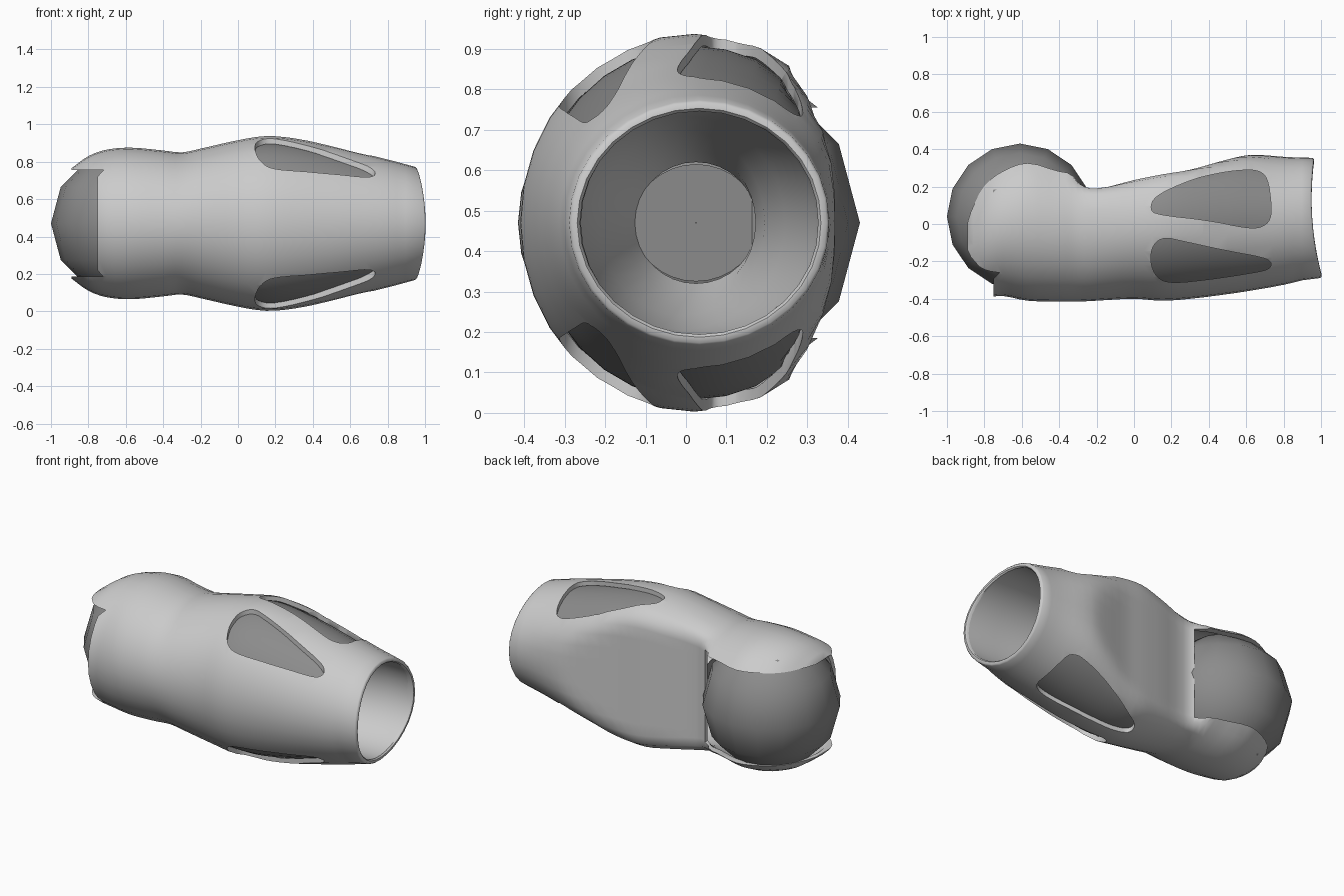
import bpy, bmesh
from math import sin, cos, pi

if "Cube" in bpy.data.objects:
    bpy.data.objects.remove(bpy.data.objects["Cube"])

ZC, N = 0.47, 32

dark = bpy.data.materials.new("dark_grey")
dark.diffuse_color = (0.26, 0.26, 0.26, 1)
dark.use_nodes = True
dark.node_tree.nodes["Principled BSDF"].inputs["Base Color"].default_value = dark.diffuse_color

# shell stations: x, centre y, half width, half height, flattened back y
ST = [(-.89, -.065, .30, .295, .5), (-.80, -.02, .37, .36, .5), (-.70, .01, .395, .395, .5),
      (-.57, .02, .43, .405, .5), (-.40, 0, .415, .39, .40), (-.30, 0, .415, .38, .225),
      (-.20, 0, .41, .40, .19), (0, .01, .41, .445, .235), (.15, .02, .43, .467, .265),
      (.30, .02, .42, .455, .29), (.50, .02, .395, .415, .345), (.62, .02, .377, .386, .37),
      (.80, .02, .345, .342, .375), (.945, .033, .322, .303, .38)]


def smooth_stations(st, k=3):
    """Catmull-Rom refinement of the station list."""
    out = []
    for i in range(len(st) - 1):
        a, b, c, d = (st[max(0, min(len(st) - 1, i + j))] for j in (-1, 0, 1, 2))
        w = c[0] - b[0]
        for s in range(k):
            t = s / k
            h = (2*t**3 - 3*t**2 + 1, t**3 - 2*t**2 + t, -2*t**3 + 3*t**2, t**3 - t**2)
            row = [b[0] + w * t]
            for m in range(1, 5):
                m0 = (c[m] - a[m]) / (c[0] - a[0]) * w
                m1 = (d[m] - b[m]) / (d[0] - b[0]) * w
                row.append(h[0]*b[m] + h[1]*m0 + h[2]*c[m] + h[3]*m1)
            out.append(tuple(row))
    return out + [st[-1]]


def soft_min(a, b, k=.04):
    h = max(k - abs(a - b), 0) / k
    return min(a, b) - h * h * k / 4


def inset(s, d, dx=0):
    return (s[0] + dx, s[1], s[2] - d, s[3] - d, s[4] - d)


def finish(name, bm, mat=None, angle=0.9):
    bmesh.ops.recalc_face_normals(bm, faces=bm.faces)
    me = bpy.data.meshes.new(name)
    bm.to_mesh(me)
    bm.free()
    ob = bpy.data.objects.new(name, me)
    bpy.context.collection.objects.link(ob)
    if mat:
        me.materials.append(mat)
    shade(ob, angle)
    return ob


def shade(ob, angle):
    bpy.ops.object.select_all(action='DESELECT')
    ob.select_set(True)
    bpy.context.view_layer.objects.active = ob
    bpy.ops.object.shade_smooth_by_angle(angle=angle)


def loft(name, rings, closed=False, mat=None):
    bm = bmesh.new()
    loops = []
    for x, yc, ry, rz, yb in rings:
        lp = []
        for i in range(N):
            a = 2 * pi * i / N
            t = cos(a)
            bow = .03*t*t - .02*t if x > .93 else 0     # curved open end
            lp.append(bm.verts.new((x + bow, soft_min(yc + ry*t, yb), ZC + rz*sin(a))))
        loops.append(lp)
    for k in range(len(loops) if closed else len(loops) - 1):
        p, q = loops[k], loops[(k + 1) % len(loops)]
        for i in range(N):
            j = (i + 1) % N
            bm.faces.new((p[i], p[j], q[j], q[i]))
    return finish(name, bm, mat)


def rounded(pts, passes=2):
    """Corner cutting for a soft outline."""
    for _ in range(passes):
        new = []
        for p, q in zip(pts, pts[1:] + pts[:1]):
            for f in (.25, .75):
                new.append((p[0] + (q[0] - p[0])*f, p[1] + (q[1] - p[1])*f))
        pts = new
    return pts


def cut(target, outline, z0, z1):
    """Subtract a vertical prism."""
    bm = bmesh.new()
    f = bm.faces.new([bm.verts.new((x, y, z0)) for x, y in outline])
    top = bmesh.ops.extrude_face_region(bm, geom=[f])["geom"]
    bmesh.ops.translate(bm, vec=(0, 0, z1 - z0),
                        verts=[v for v in top if isinstance(v, bmesh.types.BMVert)])
    bm.faces.ensure_lookup_table()
    c = finish("cutter", bm)
    c.hide_render = True
    m = target.modifiers.new("cut", 'BOOLEAN')
    m.object, m.operation, m.solver = c, 'DIFFERENCE', 'EXACT'
    bpy.context.view_layer.objects.active = target
    bpy.ops.object.modifier_apply(modifier=m.name)
    bpy.data.objects.remove(c)


# outer shell: closed double wall with a rounded lip
fine = smooth_stations(ST)
end = ST[-1]
lip = [inset(end, .006, .007), inset(end, .02, .008)]
shell = loft("outer_shell", fine + lip + [inset(s, .027) for s in reversed(fine)], True)

# joint opening at the back left of the ball
cut(shell, [(-1.2, -.7), (-.75, -.7), (-.75, -.29), (-.27, .15), (-.27, .7), (-1.2, .7)],
    ZC - .285, ZC + .285)

# four windows: each prism passes through the upper and lower wall
cut(shell, rounded([(.085, .08), (.11, .15), (.3, .235), (.43, .268), (.55, .287),
                    (.66, .29), (.715, .25), (.735, .1), (.73, .02), (.68, -.02),
                    (.6, -.022), (.4, .02), (.12, .05)]), -.5, 1.5)
cut(shell, rounded([(.085, -.2), (.1, -.11), (.16, -.07), (.25, -.09), (.5, -.145),
                    (.7, -.18), (.74, -.21), (.72, -.245), (.6, -.267), (.4, -.297),
                    (.2, -.318), (.12, -.29)]), -.5, 1.5)
shade(shell, 0.9)

# dark liner seen through the windows
loft("window_liner", [inset(s, .03) for s in fine if 0 <= s[0] <= .85], mat=dark)

# inner socket narrowing towards the ball, closed by a dark disc
loft("inner_socket", [s + (1,) for s in (
    (.945, .033, .297, .278), (.8, .03, .29, .28), (.4, -.01, .255, .265),
    (.1, -.01, .205, .23), (-.12, .01, .162, .18), (-.21, .025, .15, .15))])
loft("socket_disc", [(-.205, .025, .155, .145, 1), (-.205, .025, .001, .001, 1)], mat=dark)

# ball joint
bm = bmesh.new()
bmesh.ops.create_uvsphere(bm, u_segments=16, v_segments=6, radius=.39)
bmesh.ops.translate(bm, vec=(-.61, .04, ZC), verts=bm.verts)
finish("ball_joint", bm, dark, 1.0)
